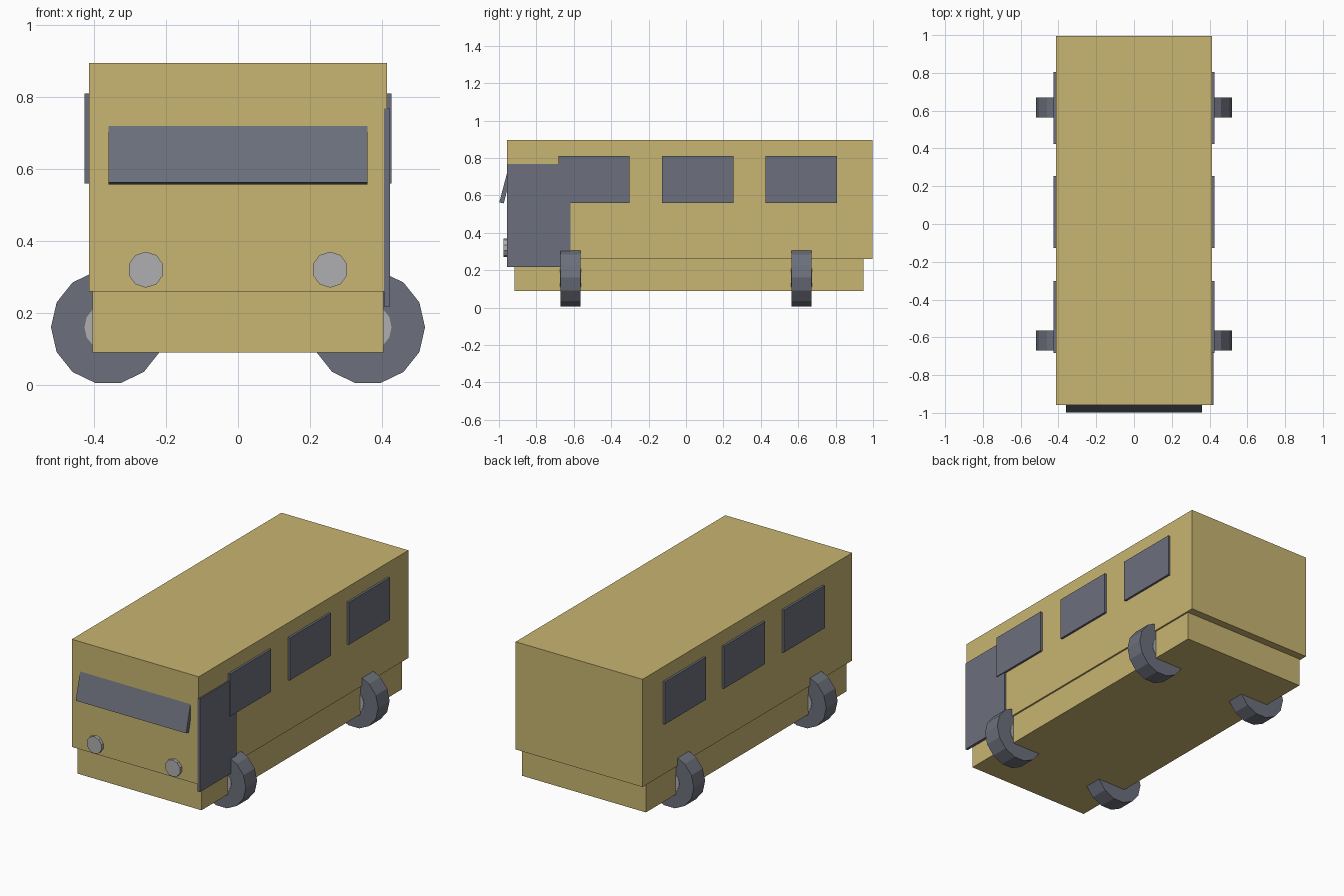
import bpy
from math import pi, atan2, hypot
from mathutils import Matrix, Vector
import bmesh

default = bpy.data.objects.get("Cube")
if default:
    bpy.data.objects.remove(default, do_unlink=True)


def material(name, rgb):
    mat = bpy.data.materials.new(name)
    mat.use_nodes = True
    mat.diffuse_color = (*rgb, 1)
    mat.node_tree.nodes["Principled BSDF"].inputs["Base Color"].default_value = (*rgb, 1)
    return mat


SAND = material("sand yellow paint", (0.58, 0.46, 0.165))
SLATE = material("slate grey", (0.15, 0.162, 0.2))
SILVER = material("light grey metal", (0.43, 0.43, 0.44))


def add_object(name, bm, mat):
    mesh = bpy.data.meshes.new(name)
    bm.to_mesh(mesh)
    bm.free()
    mesh.materials.append(mat)
    obj = bpy.data.objects.new(name, mesh)
    bpy.context.collection.objects.link(obj)
    return obj


def box(name, low, high, mat):
    low, high = Vector(low), Vector(high)
    bm = bmesh.new()
    bmesh.ops.create_cube(bm, size=1, matrix=Matrix.Translation((low + high) / 2)
                          @ Matrix.Diagonal((*(high - low), 1)))
    return add_object(name, bm, mat)


def disc(name, centre, radius, depth, sides, mat, turn=0):
    """Flat-sided cylinder whose axis runs front to back."""
    bm = bmesh.new()
    bmesh.ops.create_cone(bm, cap_ends=True, segments=sides, radius1=radius,
                          radius2=radius, depth=depth,
                          matrix=Matrix.Translation(centre)
                          @ Matrix.Rotation(pi / 2, 4, "X")
                          @ Matrix.Rotation(turn, 4, "Z"))
    return add_object(name, bm, mat)


# Body shell and the narrower chassis below it
box("body", (-0.414, -0.957, 0.26), (0.414, 0.996, 0.895), SAND)
box("chassis", (-0.404, -0.917, 0.09), (0.404, 0.95, 0.26), SAND)

# Side windows and the single entrance door
for side, label in ((1, "left"), (-1, "right")):
    for place, y in (("front", -0.492), ("middle", 0.064), ("rear", 0.615)):
        x = sorted((side * 0.405, side * 0.427))
        box(f"{label}_{place}_window", (x[0], y - 0.191, 0.56), (x[1], y + 0.191, 0.81), SLATE)
box("entrance_door", (0.406, -0.958, 0.217), (0.422, -0.617, 0.768), SLATE)

# Windscreen, a slab leaning back into the front face
windscreen = box("windscreen", (-0.36, 0, 0), (0.36, 0.024, 0.168), SLATE)
windscreen.location = (0, -0.998, 0.563)
windscreen.rotation_euler.x = -atan2(0.042, 0.16)

# Headlights
for side, label in ((1, "left"), (-1, "right")):
    disc(f"{label}_headlight", (side * 0.256, -0.96, 0.32), 0.05, 0.03, 10, SILVER, pi / 10 * 0)

# Wheels, set crosswise, with hub caps just proud of both faces
for side, label in ((1, "left"), (-1, "right")):
    for y, end in ((-0.617, "front"), (0.617, "rear")):
        centre = (side * 0.361, y, 0.16)
        disc(f"{label}_{end}_wheel", centre, 0.159, 0.106, 14, SLATE, pi / 14)
        disc(f"{label}_{end}_hub", centre, 0.066, 0.112, 14, SILVER, pi / 14)
